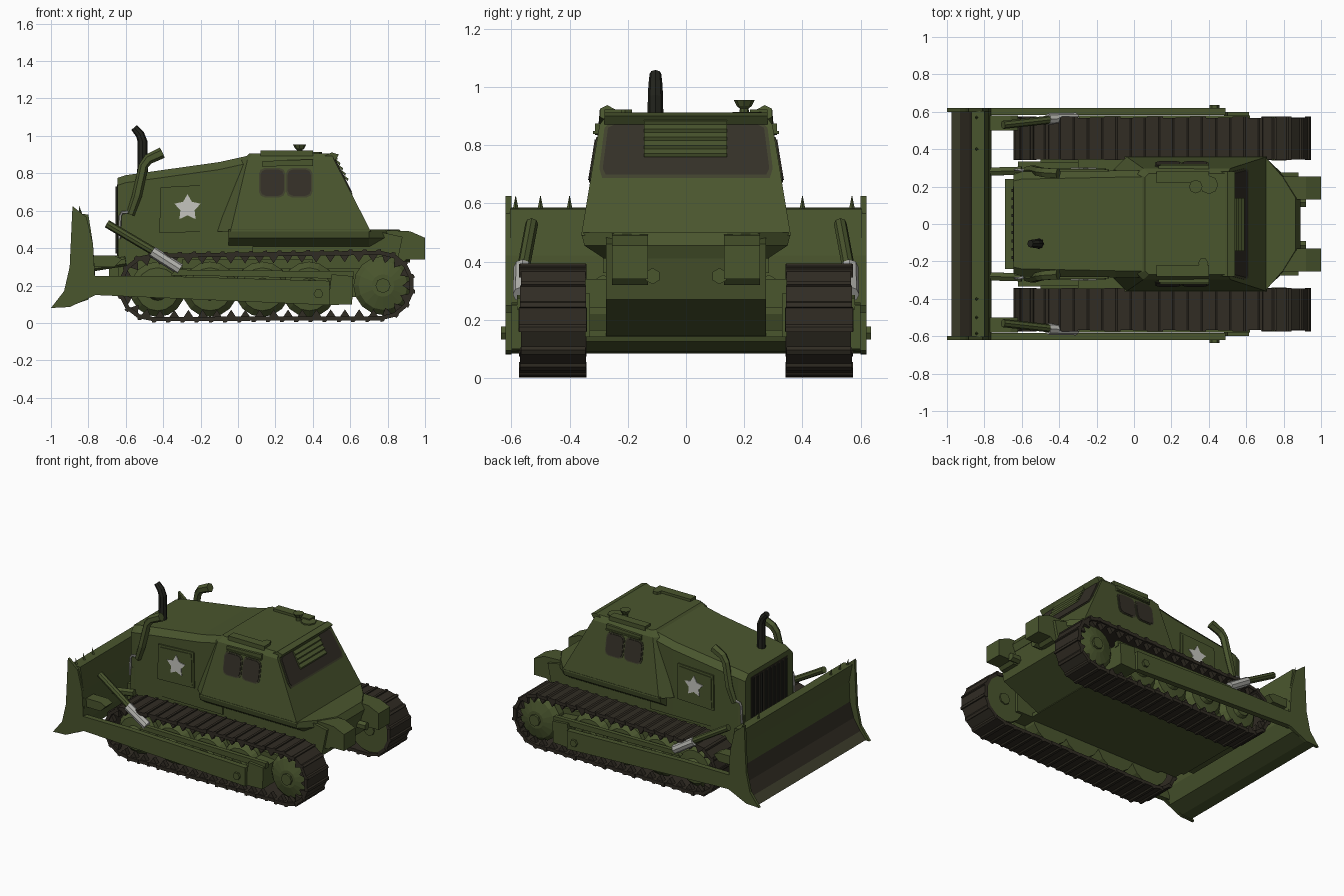
import bpy, bmesh, math
from mathutils import Vector

if "Cube" in bpy.data.objects:
    bpy.data.objects.remove(bpy.data.objects["Cube"])

def mat(name, r, g, b):
    m = bpy.data.materials.new(name)
    m.diffuse_color = (r, g, b, 1)
    m.use_nodes = True
    m.node_tree.nodes["Principled BSDF"].inputs["Base Color"].default_value = m.diffuse_color
    return m

GREEN = mat("army_green", .068, .092, .027)
TRACK = mat("track_brown", .030, .025, .017)
GLASS = mat("window_brown", .034, .029, .020)
RIM = mat("window_rim", .050, .052, .026)
BLACK = mat("exhaust_black", .016, .017, .012)
STAR = mat("star_grey", .56, .56, .52)
STEEL = mat("steel_grey", .46, .46, .43)

def finish(name, bm, *mats):
    bmesh.ops.recalc_face_normals(bm, faces=bm.faces[:])
    me = bpy.data.meshes.new(name)
    bm.to_mesh(me)
    bm.free()
    ob = bpy.data.objects.new(name, me)
    for m in mats:
        me.materials.append(m)
    bpy.context.collection.objects.link(ob)
    return ob

def loft(name, rings, m, bm=None):
    own = bm is None
    bm = bm or bmesh.new()
    vs = [[bm.verts.new(p) for p in r] for r in rings]
    n = len(vs[0])
    for a, b in zip(vs, vs[1:]):
        for i in range(n):
            bm.faces.new((a[i], a[(i+1) % n], b[(i+1) % n], b[i]))
    bm.faces.new(vs[0])
    bm.faces.new(vs[-1])
    return finish(name, bm, m) if own else None

def prism(name, pts, y0, y1, m):
    return loft(name, [[(x, y, z) for x, z in pts] for y in (y0, y1)], m)

def box(name, x0, x1, y0, y1, z0, z1, m):
    return prism(name, [(x0, z0), (x1, z0), (x1, z1), (x0, z1)], y0, y1, m)

def tube(name, path, radii, m, n=8):
    path = [Vector(p) for p in path]
    rings = []
    for i, p in enumerate(path):
        t = (path[min(i+1, len(path)-1)] - path[max(i-1, 0)]).normalized()
        a = t.cross(Vector((0, 1, 0)))
        if a.length < .1:
            a = Vector((1, 0, 0))
        a.normalize()
        b = t.cross(a)
        r = radii[i] if isinstance(radii, (list, tuple)) else radii
        rings.append([p + r*(a*math.cos(k*math.tau/n) + b*math.sin(k*math.tau/n)) for k in range(n)])
    return loft(name, rings, m)

def plate(name, pts, f, m, d=.006):
    return loft(name, [[f(u, v, k) for u, v in pts] for k in (-.002, d)], m)

def rounded(u0, u1, v0, v1, c):
    return [(u0+c, v0), (u1-c, v0), (u1-c*.3, v0+c*.3), (u1, v0+c), (u1, v1-c), (u1-c*.3, v1-c*.3),
            (u1-c, v1), (u0+c, v1), (u0+c*.3, v1-c*.3), (u0, v1-c), (u0, v0+c), (u0+c*.3, v0+c*.3)]

# hull, belly and hood
prism("lower_body", [(-.64, .14), (.55, .14), (.84, .27), (.88, .46), (.7, .5), (-.64, .5)], -.275, .275, GREEN)
box("belly_plate", -.62, .56, -.335, .335, .14, .165, GREEN)
box("front_guard", -.69, -.62, -.24, .24, .15, .36, GREEN)

def hood_ring(x, w, zs, wt, zt):
    return [(x, -w, .36), (x, w, .36), (x, w, zs), (x, wt, zt), (x, -wt, zt), (x, -w, zs)]
loft("hood", [hood_ring(-.645, .265, .735, .23, .775), hood_ring(-.6, .28, .75, .24, .79),
              hood_ring(-.1, .285, .82, .25, .86), hood_ring(.08, .285, .86, .25, .9)], GREEN)
box("grille", -.648, -.63, -.2, .2, .36, .74, TRACK)
for i in range(9):
    y = -.18 + i*.045
    box("grille_bar", -.656, -.64, y-.008, y+.008, .37, .73, BLACK)

# cab and tapered rear deck
def deck(z, k, xb, x0=-.05):
    return [(x0, -.36*k, z), (.7, -.36*k, z), (.82*xb, -.25*k, z), (.89*xb, -.14, z),
            (.89*xb, .14, z), (.82*xb, .25*k, z), (.7, .36*k, z), (x0, .36*k, z)]
loft("rear_deck", [deck(.41, .78, .98), deck(.455, .97, 1), deck(.5, 1, .97)], GREEN)

def cab_ring(x0, x1, w, z, c=.07):
    return [(x0, -w+c, z), (x0+c, -w, z), (x1, -w, z), (x1, w, z), (x0+c, w, z), (x0, w-c, z)]
loft("cab", [cab_ring(-.11, .71, .36, .49), cab_ring(.02, .515, .297, .87, .03), cab_ring(.06, .5, .27, .905, .02)], GREEN)
prism("roof_lip", [(.44, .88), (.52, .87), (.54, .9), (.5, .912)], -.28, .28, GREEN)

# windows lie on the sloped cab walls
for s in (1, -1):
    side = lambda u, v, d, s=s: (u, s*(.36 - (v-.49)*.166 + d), v)
    for u in (.12, .265):
        plate("side_window_rim", rounded(u-.008, u+.133, .672, .828, .03), side, RIM, .004)
        plate("side_window", rounded(u, u+.125, .68, .82, .028), side, GLASS, .008)
    visor = [(.13, .835), (.4, .845), (.4, .875), (.13, .865)]
    prism("side_visor", visor, s*.28, s*.312, GREEN)
    box("visor_slat", .14, .4, s*.3, s*.32, .838, .848, GREEN)
    box("roof_block", .12, .4, s*.22, s*.28, .89, .922, GREEN)
rear = lambda u, v, d: (.71 - (v-.49)*.513 + d, u, v)
def trapezoid(g):
    return [(-.28-g, .695-g), (.28+g, .695-g), (.29+g, .72), (.272+g, .86), (.25+g, .875+g),
            (-.25-g, .875+g), (-.272-g, .86), (-.29-g, .72)]
plate("rear_window_rim", trapezoid(.008), rear, RIM, .004)
plate("rear_window", trapezoid(-.004), rear, GLASS, .008)
for i in range(5):
    z = .765 + i*.028
    x = .71 - (z-.49)*.513
    prism("louvre", [(x-.01, z+.02), (x+.018, z-.006), (x+.022, z+.006), (x-.01, z+.03)], -.145, .14, GREEN)

# roof fittings
tube("roof_cap", [(.33, .2, .89), (.33, .2, .925), (.33, .2, .935), (.33, .2, .955)], [.02, .015, .026, .036], GREEN)
tube("roof_hatch", [(.4, .21, .89), (.4, .21, .914)], .05, GREEN, 8)
tube("roof_bolt", [(.37, -.21, .89), (.37, -.21, .922)], .028, GREEN, 6)

# main exhaust
tube("exhaust", [(-.51, -.105, .75), (-.51, -.105, .97), (-.525, -.105, 1.01), (-.555, -.105, 1.045)],
     [.03, .026, .024, .02], BLACK, 8)

# side panels, stars, intake pipes, handles, rams, push arms, rear boxes
for s in (1, -1):
    prism("side_panel", [(-.42, .48), (-.135, .49), (-.14, .74), (-.415, .725)], s*.27, s*.292, GREEN)
    prism("panel_face", [(-.405, .495), (-.15, .505), (-.155, .725), (-.4, .71)], s*.27, s*.297, GREEN)
    pts = [(-.27 + r*math.sin(k*math.pi/5), .615 + r*math.cos(k*math.pi/5))
           for k in range(10) for r in [.074 if k % 2 == 0 else .04]]
    plate("star", pts, lambda u, v, d, s=s: (u, s*(.297 + d), v), STAR, .004)
    tube("intake_pipe", [(-.575, s*.285, .58), (-.54, s*.29, .68), (-.505, s*.28, .84), (-.48, s*.275, .875),
                         (-.405, s*.27, .91)], [.022, .026, .026, .028, .03], GREEN, 6)
    tube("handle", [(-.57, s*.285, .595), (-.62, s*.29, .59), (-.63, s*.29, .57), (-.635, s*.29, .45)], .008, STEEL, 6)
    tube("front_strut", [(-.78, s*.28, .3), (-.6, s*.285, .33)], .025, GREEN, 6)
    tube("ram_rod", [(-.7, s*.53, .53), (-.43, s*.56, .37)], .022, GREEN, 8)
    tube("ram_barrel", [(-.46, s*.562, .382), (-.31, s*.565, .287)], .03, STEEL, 8)
    prism("ram_bracket", [(-.8, .3), (-.66, .3), (-.62, .34), (-.66, .36), (-.8, .36)], s*.5, s*.58, GREEN)
    prism("push_arm", [(-.78, .15), (.49, .095), (.49, .225), (-.4, .25), (-.78, .25)], s*.582, s*.62, GREEN)
    prism("arm_end", [(.48, .095), (.61, .1), (.615, .25), (.5, .26)], s*.45, s*.6, GREEN)
    tube("arm_bolt", [(.43, s*.6, .155), (.43, s*.636, .155)], .026, GREEN, 6)
    prism("upper_rail", [(-.36, .255), (.62, .235), (.62, .275), (-.33, .285)], s*.55, s*.58, GREEN)
    prism("rear_box", [(.7, .32), (.88, .32), (.9, .34), (1, .34), (1, .455), (.92, .49), (.7, .5)], s*.13, s*.255, GREEN)
    tube("tow_hook", [(.84, s*.115, .35), (.92, s*.115, .35)], .028, GREEN, 6)

# running gear
P = []
for k in range(17):
    a = -math.pi/2 + k*math.pi/16
    P.append(Vector((.762 + .166*math.cos(a), 0, .2 + .172*math.sin(a))))
for k in range(17):
    a = math.pi/2 + k*math.pi/16
    P.append(Vector((-.462 + .166*math.cos(a), 0, .19 + .166*math.sin(a))))
P.append(P[0])
cum = [0]
for a, b in zip(P, P[1:]):
    cum.append(cum[-1] + (b-a).length)

def on_path(d):
    d %= cum[-1]
    i = max(k for k in range(len(P)-1) if cum[k] <= d)
    return P[i].lerp(P[i+1], (d-cum[i])/max(1e-6, cum[i+1]-cum[i]))

N = 46
pitch = cum[-1]/N
for s in (1, -1):
    bm = bmesh.new()
    for i in range(N):
        a, b = on_path(i*pitch), on_path((i+1)*pitch)
        t = (b-a).normalized()
        o = Vector((t.z, 0, -t.x))
        a, b = a - t*.005, b + t*.005
        w = .004*(i % 3)
        y0, y1 = s*(.342 + w*.5), s*(.574 - w)
        # shoe with a raised grouser, then an inner guide tooth
        shoe = [a - o*.008, b - o*.008, b + o*.014, a.lerp(b, .3) + o*.014, a.lerp(b, .2) + o*.022, a + o*.022]
        loft("", [[(p.x, y, p.z) for p in shoe] for y in (y0, y1)], None, bm)
        tooth = [a.lerp(b, .15), a.lerp(b, .85), a.lerp(b, .5) - o*.045]
        loft("", [[(p.x, y, p.z) for p in tooth] for y in (s*.53, s*.56)], None, bm)
    finish("track", bm, TRACK)
    for x in (-.43, -.15, .13, .38):
        tube("road_wheel", [(x, s*.36, .18), (x, s*.49, .18), (x, s*.525, .18), (x, s*.53, .18), (x, s*.555, .18)],
             [.148, .148, .115, .06, .05], GREEN, 16)
    tube("sprocket", [(.775, s*.35, .2), (.775, s*.51, .2), (.775, s*.54, .2), (.775, s*.56, .2)],
         [.158, .158, .13, .06], GREEN, 16)
    tube("sprocket_hub", [(.775, s*.34, .2), (.775, s*.575, .2)], .04, GREEN, 8)
    box("track_frame", -.5, .68, s*.33, s*.46, .14, .29, GREEN)
    box("frame_support", -.3, .4, s*.25, s*.36, .24, .34, GREEN)

# blade: the front is muddy brown low down, with an olive scraped lip
front = [(-.975, .085), (-.93, .135), (-.88, .215), (-.85, .32), (-.845, .46), (-.87, .585)]
back = [(-.8, .58), (-.775, .42), (-.762, .22), (-.8, .125), (-.9, .09)]
blade = prism("blade", front + back, -.605, .605, GREEN)
blade.data.materials.append(TRACK)
blade.data.materials.append(RIM)
for f in blade.data.polygons:
    c = f.center
    if len(f.vertices) == 4 and f.normal.x < -.3 and f.normal.z > 0 and c.z < .3:
        f.material_index = 1 if c.z > .13 else 2
plate_pts = [(-1, .08), (-.93, .17), (-.9, .3), (-.885, .625), (-.81, .565), (-.775, .42), (-.76, .15), (-.9, .085)]
for s in (1, -1):
    prism("blade_end", plate_pts, s*.6, s*.62, GREEN)
for y in (-.585, -.5, -.4, .4, .57):
    tube("blade_spike", [(-.84, y, .57), (-.85, y, .625)], [.012, .001], GREEN, 4)
